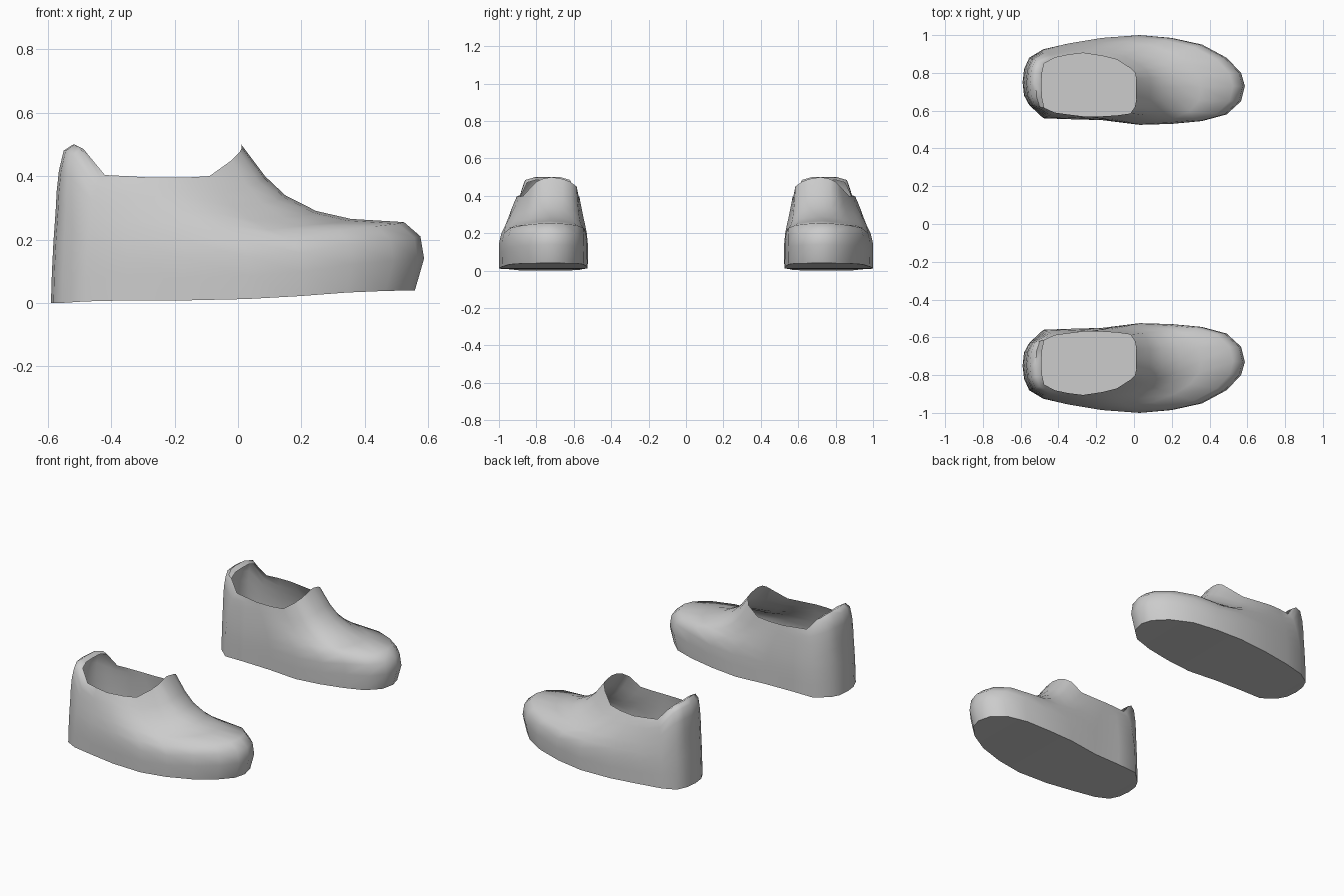
import bpy
import bmesh

cube = bpy.data.objects.get("Cube")
if cube:
    bpy.data.objects.remove(cube, do_unlink=True)

grey = bpy.data.materials.new("plain grey")
grey.use_nodes = True
colour = (0.6, 0.6, 0.6, 1)
grey.diffuse_color = colour
grey.node_tree.nodes["Principled BSDF"].inputs["Base Color"].default_value = colour

# Plan outline of the sole from toe to heel: x, outer y, inner y
OUTLINE = [
    (.587, .73, .73), (.567, .80, .65), (.49, .88, .58), (.36, .95, .545),
    (.2, .985, .53), (.03, 1, .525), (-.17, .985, .55), (-.35, .955, .555),
    (-.48, .925, .56), (-.555, .88, .63), (-.582, .82, .68), (-.59, .75, .75)]
# Collar edge from tongue to heel: x, outer y, inner y, z
COLLAR = [
    (.01, .72, .72, .5), (.012, .77, .66, .49), (.005, .80, .62, .475),
    (-.02, .825, .585, .45), (-.09, .87, .575, .4), (-.17, .89, .57, .395),
    (-.27, .905, .57, .395), (-.35, .895, .58, .4), (-.42, .88, .59, .405),
    (-.475, .85, .615, .475), (-.487, .80, .67, .49), (-.49, .74, .74, .49)]
# Wall profiles: share of the way in to the collar, share of its height
VAMP = [(.05, .08), (0, .28), (.02, .42), (.11, .51), (.4, .53),
        (.59, .58), (.76, .68), (.87, .8), (1, 1)]
SIDE = [(0, .02), (0, .2), (0, .36), (.12, .5), (.3, .64),
        (.5, .75), (.68, .85), (.84, .93), (1, 1)]
HEEL = [(0, 0), (.03, .2), (.08, .4), (.15, .6), (.18, .72),
        (.25, .85), (.4, .98), (.7, 1.02), (1, .99)]


def smoothstep(low, high, value):
    t = min(max((value - low) / (high - low), 0), 1)
    return t * t * (3 - 2 * t)


def wall(column, side):
    """Points up one column of the wall, from sole to collar."""
    base, rim = OUTLINE[column], COLLAR[column]
    front = smoothstep(-.15, .5, base[0])
    back = smoothstep(-.42, -.56, base[0])
    points = []
    for v, s, h in zip(VAMP, SIDE, HEEL):
        inward, height = (front * a + back * c + (1 - front - back) * b
                          for a, b, c in zip(v, s, h))
        x = base[0] + (rim[0] - base[0]) * inward
        y = base[side] + (rim[side] - base[side]) * inward
        points.append((x, y, rim[3] * height))
    return points


def make_shoe(name, mirror):
    bm = bmesh.new()
    last = len(OUTLINE) - 1

    def add(column, side):
        return [bm.verts.new((x, y * mirror, z)) for x, y, z in wall(column, side)]

    # Outer and inner walls share the toe and heel columns
    outer = [add(i, 1) for i in range(last + 1)]
    inner = [outer[0]] + [add(i, 2) for i in range(1, last)] + [outer[last]]
    loop = outer + inner[last - 1:0:-1]
    for a, b in zip(loop, loop[1:] + loop[:1]):
        for k in range(len(a) - 1):
            bm.faces.new((a[k], a[k + 1], b[k + 1], b[k]))
    # Sole strips across the foot
    for i in range(last):
        corners = [outer[i][0], outer[i + 1][0], inner[i + 1][0], inner[i][0]]
        bm.faces.new(list(dict.fromkeys(corners)))
    if mirror < 0:
        bmesh.ops.reverse_faces(bm, faces=bm.faces[:])
    mesh = bpy.data.meshes.new(name)
    bm.to_mesh(mesh)
    bm.free()
    mesh.materials.append(grey)
    shoe = bpy.data.objects.new(name, mesh)
    bpy.context.collection.objects.link(shoe)
    bpy.ops.object.select_all(action="DESELECT")
    shoe.select_set(True)
    bpy.context.view_layer.objects.active = shoe
    bpy.ops.object.shade_smooth_by_angle(angle=1.05)


make_shoe("left_shoe", 1)
make_shoe("right_shoe", -1)
